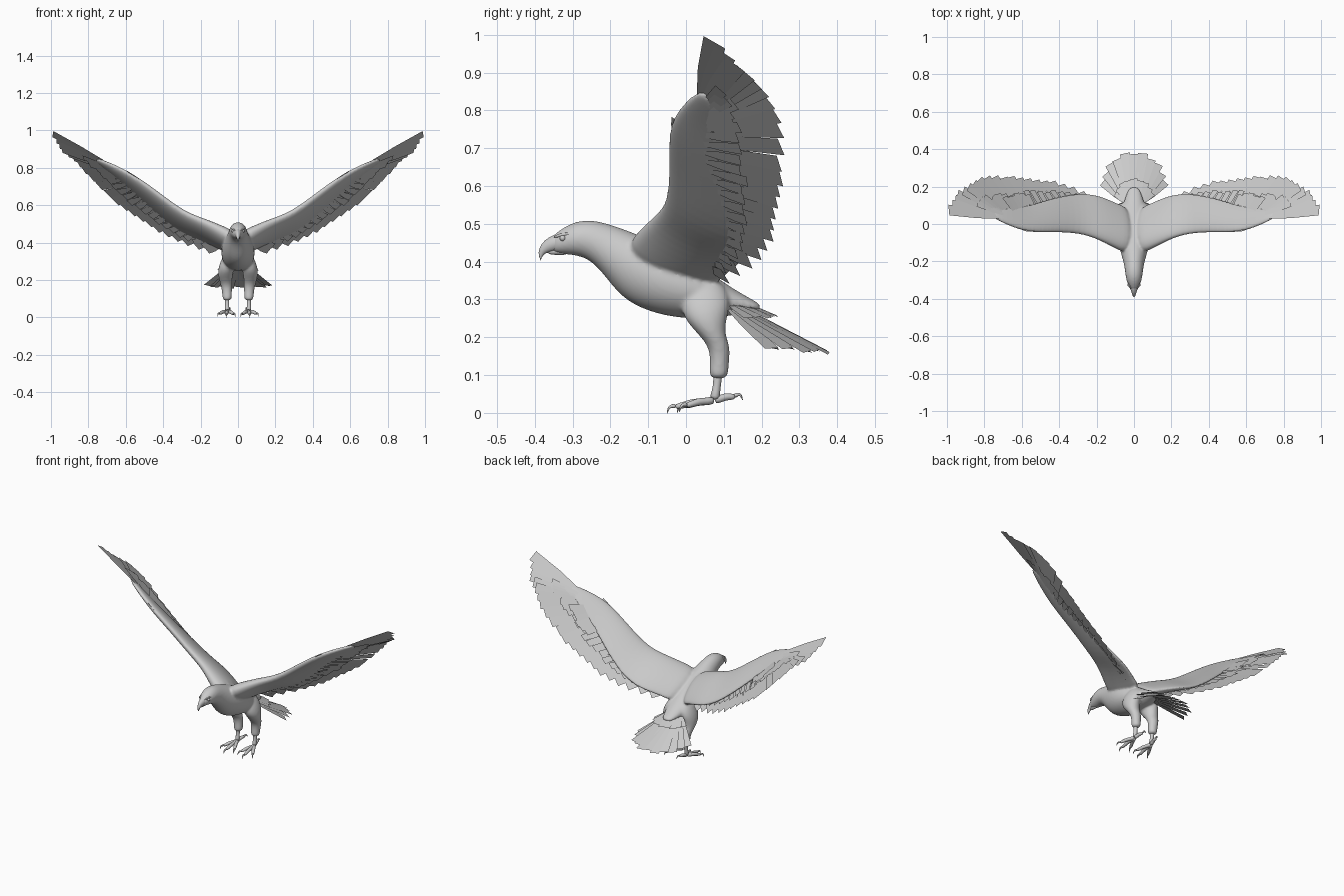
import bpy, bmesh, math, random
from mathutils import Vector as V

random.seed(4)
if "Cube" in bpy.data.objects:
    bpy.data.objects.remove(bpy.data.objects["Cube"])

grey = bpy.data.materials.new("plain_grey")
grey.use_nodes = True
grey.diffuse_color = (0.6, 0.6, 0.6, 1)
grey.node_tree.nodes["Principled BSDF"].inputs["Base Color"].default_value = grey.diffuse_color


def finish(name, bm, smooth=True, mirror=False, subdivide=0):
    if smooth:
        bmesh.ops.recalc_face_normals(bm, faces=bm.faces[:])
    mesh = bpy.data.meshes.new(name)
    bm.to_mesh(mesh)
    bm.free()
    mesh.materials.append(grey)
    ob = bpy.data.objects.new(name, mesh)
    bpy.context.collection.objects.link(ob)
    for poly in mesh.polygons:
        poly.use_smooth = smooth
    if mirror:
        ob.modifiers.new("both_sides", "MIRROR").use_mirror_merge = False
    if subdivide:
        ob.modifiers.new("round", "SUBSURF").levels = subdivide
        ob.modifiers["round"].render_levels = subdivide
    return ob


def loft(bm, sections, sides=16, taper=0.0, flip=1):
    """Skin closed rings given as (centre, half axis u, half axis v)."""
    rings = []
    for c, u, v in sections:
        ring = []
        for i in range(sides):
            a = math.tau * i / sides
            p = c + u * math.cos(a) + v * math.sin(a) * (1 - taper * math.cos(a))
            ring.append(bm.verts.new((p.x * flip, p.y, p.z)))
        rings.append(ring)
    for a, b in zip(rings, rings[1:]):
        for i in range(sides):
            j = (i + 1) % sides
            bm.faces.new((a[i], a[j], b[j], b[i]))
    bm.faces.new(rings[0])
    bm.faces.new(rings[-1][::-1])


def tube(bm, path, radii, sides=8):
    """Round tapered limb along a path in space."""
    pts = [V(p) for p in path]
    out = []
    for i, p in enumerate(pts):
        d = (pts[min(i + 1, len(pts) - 1)] - pts[max(i - 1, 0)]).normalized()
        ref = V((1, 0, 0)) if abs(d.x) < 0.8 else V((0, 0, 1))
        u = d.cross(ref).normalized()
        out.append((p, u * radii[i], d.cross(u) * radii[i]))
    loft(bm, out, sides)


def sample(points, t):
    f = t * (len(points) - 1)
    i = min(int(f), len(points) - 2)
    return V(points[i]).lerp(V(points[i + 1]), f - i)


def feather(bm, root, tip, width, normal, slant=0.0):
    """Flat blade that widens to a blunt, slanted end."""
    d = (tip - root).normalized()
    s = d.cross(normal).normalized() * width / 2
    mid = root.lerp(tip, 0.45)
    cut = d * slant
    rows = [(root - s * 0.4, root + s * 0.4), (mid - s * 0.85, mid + s * 0.85),
            (tip - s - cut, tip + s + cut)]
    rows = [[bm.verts.new(p) for p in r] for r in rows]
    for a, b in zip(rows, rows[1:]):
        bm.faces.new((a[0], a[1], b[1], b[0]))


# Head, neck and body: y, top, bottom, half width
trunk = [(-.358, .464, .425, .015), (-.335, .484, .420, .029), (-.30, .505, .417, .042),
         (-.26, .512, .409, .048), (-.22, .506, .370, .053), (-.17, .490, .300, .067),
         (-.10, .463, .266, .087), (-.03, .432, .250, .093), (.04, .390, .247, .083),
         (.10, .345, .253, .060), (.16, .308, .264, .042), (.20, .287, .270, .024)]
bm = bmesh.new()
loft(bm, [(V((0, y, (t + b) / 2)), V((w, 0, 0)), V((0, 0, (t - b) / 2)))
          for y, t, b, w in trunk])

# Wing arms: leading edge, trailing edge, half thickness
stations = [((.015, -.17, .43), (.02, .09, .335), .050), ((.09, -.135, .474), (.09, .11, .37), .042),
            ((.19, -.082, .524), (.19, .160, .400), .032), ((.29, -.050, .560), (.30, .168, .440), .027),
            ((.42, -.045, .660), (.43, .145, .545), .024), ((.55, -.048, .757), (.56, .098, .665), .020),
            ((.65, -.018, .810), (.66, .090, .75), .015), ((.77, .038, .860), (.76, .072, .83), .009)]
span = V((.72, .12, .42)).normalized()
wing = []
for lead, trail, thick in stations:
    lead, trail = V(lead), V(trail)
    wing.append(((lead + trail) / 2, (trail - lead) / 2, (trail - lead).cross(span).normalized() * -thick))

# Feathered thighs ending in a cuff: z, front, back, centre x, half width
thigh_rows = [(.36, .01, .09, .030, .030), (.30, -.018, .122, .054, .042), (.25, -.008, .108, .066, .043),
              (.21, .030, .103, .067, .037), (.18, .056, .116, .063, .032), (.15, .063, .116, .060, .028),
              (.12, .062, .113, .058, .026), (.088, .060, .112, .058, .025)]
thigh = [(V((x, (f + b) / 2, z)), V((w, 0, 0)), V((0, (b - f) / 2, 0))) for z, f, b, x, w in thigh_rows]

# Fuse trunk, wings and thighs into one soft skin
for flip in (1, -1):
    loft(bm, wing, 16, 0.35, flip)
    loft(bm, thigh, 16, 0.0, flip)
body = finish("body_with_wings_and_thighs", bm, subdivide=2)
skin = body.modifiers.new("skin", "REMESH")
skin.mode, skin.voxel_size, skin.use_smooth_shade = "VOXEL", 0.006, True
blend = body.modifiers.new("blend", "SMOOTH")
blend.factor, blend.iterations = 0.5, 6

# Hooked upper beak and short lower beak
bm = bmesh.new()
loft(bm, [(V((0, y, z)), V((w, 0, 0)), V((0, dy, h)))
          for y, z, w, h, dy in [(-.325, .455, .028, .028, 0), (-.350, .449, .020, .023, 0),
                                 (-.370, .441, .013, .018, -.005),
                                 (-.383, .427, .008, .007, -.008),
                                 (-.386, .412, .004, .002, -.004), (-.384, .403, .001, .001, 0)]], 10)
tube(bm, [(0, -.31, .430), (0, -.345, .428), (0, -.368, .424)], [.015, .012, .004])
finish("beak", bm, subdivide=1)

# Eyes under brow ridges
bm = bmesh.new()
bmesh.ops.create_uvsphere(bm, u_segments=12, v_segments=8, radius=0.008)
bmesh.ops.translate(bm, verts=bm.verts[:], vec=(.028, -.326, .462))
finish("eyes", bm, mirror=True)
bm = bmesh.new()
tube(bm, [(.016, -.350, .464), (.025, -.33, .472), (.033, -.30, .474)], [.003, .006, .003])
finish("brow_ridges", bm, mirror=True, subdivide=1)

# Flight feathers fan from the hand down to the armpit
roots = [(.72, .04, .835), (.70, .05, .81), (.68, .05, .78), (.64, .05, .75), (.56, .05, .68),
         (.47, .08, .60), (.36, .10, .51), (.25, .10, .44), (.10, .06, .38)]
tips = [(.990, .075, .980), (.955, .15, .908), (.885, .21, .855), (.79, .243, .755), (.68, .253, .635),
        (.57, .243, .555), (.45, .225, .48), (.32, .185, .415), (.17, .105, .36)]
wing_up = V((0, -.17, .11)).cross(span).normalized()
wing_up *= math.copysign(1, wing_up.z)
tilted = wing_up - span * .08
bm = bmesh.new()
count = 22
for i in range(count):
    t = i / (count - 1)
    a, b = sample(roots, t), sample(tips, t)
    b = a.lerp(b, random.uniform(.96, 1.04) if i else 1)
    feather(bm, a, b, .066 - .012 * t, tilted, .002)
finish("flight_feathers", bm, smooth=False, mirror=True)

# Shorter covert feathers over and under the flight feathers, and a wrist tuft
for name, offset, reach, start, stop, number in (
        ("upper_coverts", .010, .55, .12, .96, 22),
        ("lower_coverts", -.008, .5, .12, .96, 22),
        ("wrist_coverts", .022, .5, .38, .54, 6)):
    bm = bmesh.new()
    for i in range(number):
        t = start + (stop - start) * i / (number - 1)
        a, b = sample(roots, t), sample(tips, t)
        b = a.lerp(b, reach * random.uniform(.85, 1.1))
        feather(bm, a + wing_up * offset * .6, b + wing_up * offset, .04, tilted, .003)
    finish(name, bm, smooth=False, mirror=True)

# Small feathers at the wrist on the leading edge
bm = bmesh.new()
for i in range(3):
    a = V((.48 + .03 * i, -.032, .698 + .022 * i))
    feather(bm, a, a + V((.05, .004, .034)), .024, tilted, .003)
finish("leading_edge_feathers", bm, smooth=False, mirror=True)

# Tail fan with two rows: long feathers and short coverts
for name, n, reach, width, lift in (("tail_feathers", 11, 1, .054, 0), ("tail_coverts", 9, .48, .04, .012)):
    bm = bmesh.new()
    for i in range(n):
        k = 2 * i / (n - 1) - 1
        a = V((.035 * k, .11, .30 - .02 * abs(k) + lift))
        b = V((.165 * math.sin(k * 1.5), .215 + .17 * math.cos(k * 1.5), .157 + .014 * k * k))
        b = a.lerp(b, reach * (1 - .04 * (i % 2))) + V((0, 0, lift * 1.5))
        feather(bm, a, b, width, V((.4 * k + .08, .45, 1)), .003)
    finish(name, bm, smooth=False)

# Bare shanks
bm = bmesh.new()
tube(bm, [(.058, .086, .13), (.058, .083, .08), (.058, .079, .055), (.058, .075, .034)],
     [.016, .011, .012, .016])
finish("shanks", bm, mirror=True, subdivide=1)

# Toes with a knuckle, each ending in a curved claw
bm = bmesh.new()
for ex, ey, ez in ((.022, -.005, .018), (.062, -.030, .016), (.100, .000, .020), (.046, .130, .044)):
    base, end = V((.058, .075, .034)), V((ex, ey, ez))
    out = (end - base).normalized()
    knuckle = base.lerp(end, .55) + V((0, 0, .004))
    tube(bm, [base, base.lerp(end, .3), knuckle, base.lerp(end, .8), end],
         [.013, .010, .011, .009, .008])
    tube(bm, [end - out * .004, end + out * .008 + V((0, 0, .005)), end + out * .017,
              end + out * .021 - V((0, 0, .016))], [.008, .006, .004, .0006], 6)
finish("toes_and_claws", bm, mirror=True, subdivide=1)
